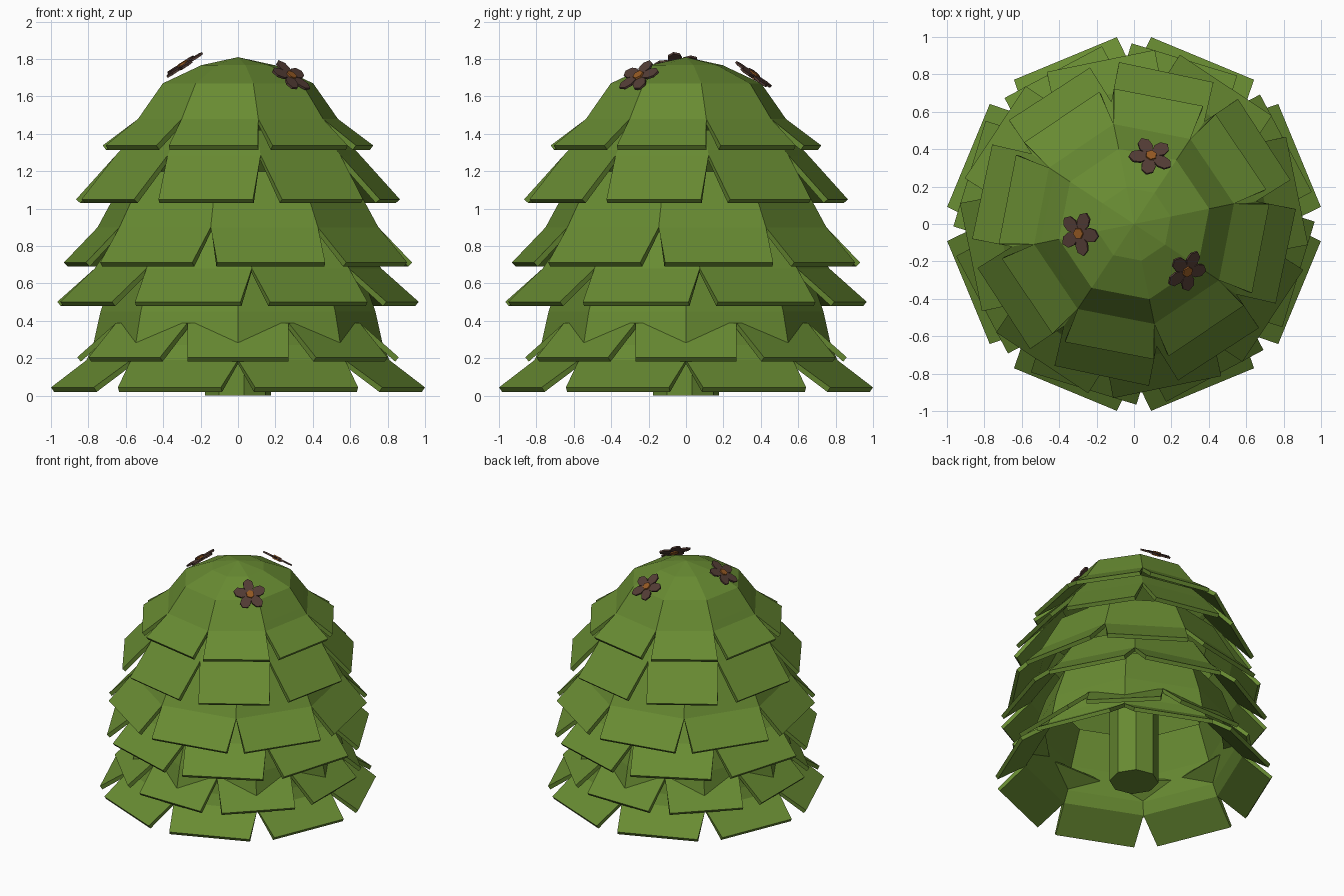
import bpy, bmesh, math
from mathutils import Vector, Matrix

if "Cube" in bpy.data.objects:
    bpy.data.objects.remove(bpy.data.objects["Cube"])


def material(name, rgb):
    m = bpy.data.materials.new(name)
    m.diffuse_color = (*rgb, 1)
    m.use_nodes = True
    m.node_tree.nodes["Principled BSDF"].inputs["Base Color"].default_value = m.diffuse_color
    return m


GREEN = material("leaf green", (0.138, 0.258, 0.032))
BROWN = material("petal brown", (0.088, 0.046, 0.036))
ORANGE = material("flower centre orange", (0.30, 0.10, 0.017))


def finish(bm, name, mat, thickness=0):
    mesh = bpy.data.meshes.new(name)
    bm.to_mesh(mesh)
    bm.free()
    mesh.materials.append(mat)
    ob = bpy.data.objects.new(name, mesh)
    bpy.context.collection.objects.link(ob)
    if thickness:
        mod = ob.modifiers.new("thickness", 'SOLIDIFY')
        mod.thickness = thickness
        mod.offset = -1
    return ob


def tier(name, rings, centre_deg, reach, end_z, half_w):
    """Eight-sided shell through rings (corner radius, z), with a flap on each side."""
    bm = bmesh.new()
    loops = []
    for r, z in rings:
        angs = [math.radians(centre_deg - 22.5 + 45 * i) for i in range(8)]
        loops.append([bm.verts.new((r * math.cos(a), r * math.sin(a), z)) for a in angs])
    for up, low in zip(loops, loops[1:]):
        for i in range(8):
            j = (i + 1) % 8
            bm.faces.new((up[i], low[i], low[j], up[j]))
    for i in range(8):
        a = math.radians(centre_deg + 45 * i)
        out = Vector((math.cos(a), math.sin(a), 0)) * reach + Vector((0, 0, end_z))
        side = Vector((-math.sin(a), math.cos(a), 0)) * half_w
        seam = loops[-1]
        bm.faces.new((seam[i], bm.verts.new(out - side), bm.verts.new(out + side), seam[(i + 1) % 8]))
    bmesh.ops.remove_doubles(bm, verts=bm.verts, dist=0.0005)
    finish(bm, name, GREEN, 0.03)


# Leaf tiers, top to bottom
tier("crown_tier", [(0, 1.81), (0.2, 1.767), (0.41, 1.67), (0.51, 1.53), (0.545, 1.48)],
     -101, 0.69, 1.338, 0.242)
tier("upper_tier", [(0.54, 1.42), (0.665, 1.285)], -102, 0.83, 1.05, 0.258)
tier("middle_tier", [(0.6, 1.2), (0.765, 0.9)], -78.5, 0.89, 0.712, 0.295)
tier("lower_tier", [(0.6, 0.93), (0.77, 0.68)], -107, 0.92, 0.502, 0.295)
tier("inner_skirt", [(0.705, 0.39)], -90, 0.86, 0.205, 0.27)
tier("ground_skirt", [(0.64, 0.72), (0.735, 0.45), (0.775, 0.27), (0.81, 0.19)],
     22.5, 0.958, 0.045, 0.298)

# Trunk
bm = bmesh.new()
bmesh.ops.create_cone(bm, cap_ends=True, segments=8, radius1=0.178, radius2=0.178, depth=0.75,
                      matrix=Matrix.Translation((0, 0, 0.375)) @ Matrix.Rotation(math.radians(10), 4, 'Z'))
finish(bm, "trunk", GREEN)


def flower(index, x, y, z, spin, tilt):
    heading = math.atan2(y, x)
    place = (Matrix.Translation((x, y, z)) @ Matrix.Rotation(heading, 4, 'Z')
             @ Matrix.Rotation(math.radians(tilt), 4, 'Y')
             @ Matrix.Rotation(math.radians(spin), 4, 'Z'))
    # Petals
    bm = bmesh.new()
    outline = [(0.02, -0.018), (0.06, -0.038), (0.1, -0.032), (0.122, 0),
               (0.1, 0.032), (0.06, 0.038), (0.02, 0.018)]
    for k in range(5):
        turn = place @ Matrix.Rotation(k * math.tau / 5, 4, 'Z')
        bm.faces.new([bm.verts.new(turn @ Vector((px, py, 0.008 + 0.001 * k))) for px, py in outline])
    finish(bm, f"flower_petals_{index}", BROWN, 0.012)
    # Centre
    bm = bmesh.new()
    bmesh.ops.create_cone(bm, cap_ends=True, segments=6, radius1=0.034, radius2=0.03, depth=0.03,
                          matrix=place @ Matrix.Translation((0, 0, 0.004)))
    finish(bm, f"flower_centre_{index}", ORANGE)


flower(1, -0.29, -0.05, 1.765, 20, 33)
flower(2, 0.28, -0.25, 1.705, 36, 42)
flower(3, 0.09, 0.36, 1.71, 36, 36)
